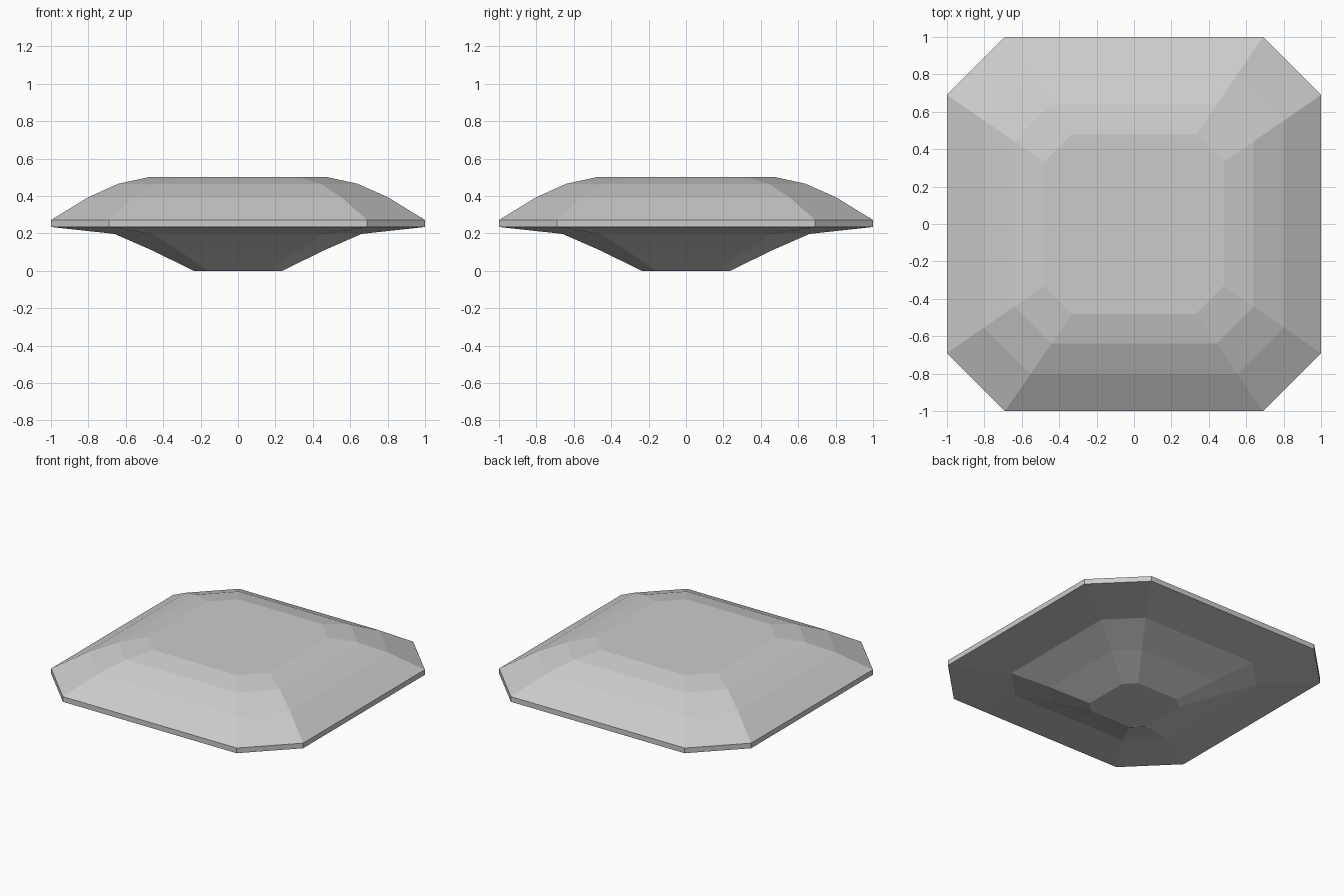
import bpy
import bmesh

cube = bpy.data.objects.get("Cube")
if cube:
    bpy.data.objects.remove(cube, do_unlink=True)

# Grey stone material
stone = bpy.data.materials.new("grey_stone")
stone.use_nodes = True
colour = (0.6, 0.6, 0.6, 1)
stone.diffuse_color = colour
stone.node_tree.nodes["Principled BSDF"].inputs["Base Color"].default_value = colour

# Profile from the bottom facet up to the table: half width, height
PROFILE = [(0.238, 0), (0.45, 0.105), (0.66, 0.197), (1, 0.234),
           (1, 0.271), (0.803, 0.392), (0.64, 0.465), (0.48, 0.5)]
CORNER = 0.69  # where the cut corners start, as a share of the half width


def octagon(bm, half, z):
    """Ring of a square with cut corners, counter-clockwise from above."""
    c = half * CORNER
    points = []
    x, y = half, c
    for _ in range(4):
        points += [(x, y), (y, x) if x * y > 0 and x > 0 else None]
        x, y = -y, x
    # Each quarter turn carries the two ends of one cut corner
    ring = []
    ends = [(half, c), (c, half)]
    for _ in range(4):
        ring += [bm.verts.new((px, py, z)) for px, py in ends]
        ends = [(-py, px) for px, py in ends]
    return ring


# Cut gem: stacked octagons joined by flat facets
bm = bmesh.new()
rings = [octagon(bm, half, z) for half, z in PROFILE]
for low, high in zip(rings, rings[1:]):
    for i in range(8):
        j = (i + 1) % 8
        bm.faces.new((low[i], low[j], high[j], high[i]))
bm.faces.new(rings[-1])
bm.faces.new(rings[0][::-1])

mesh = bpy.data.meshes.new("cut_gem")
bm.to_mesh(mesh)
bm.free()
mesh.materials.append(stone)
gem = bpy.data.objects.new("cut_gem", mesh)
bpy.context.collection.objects.link(gem)
